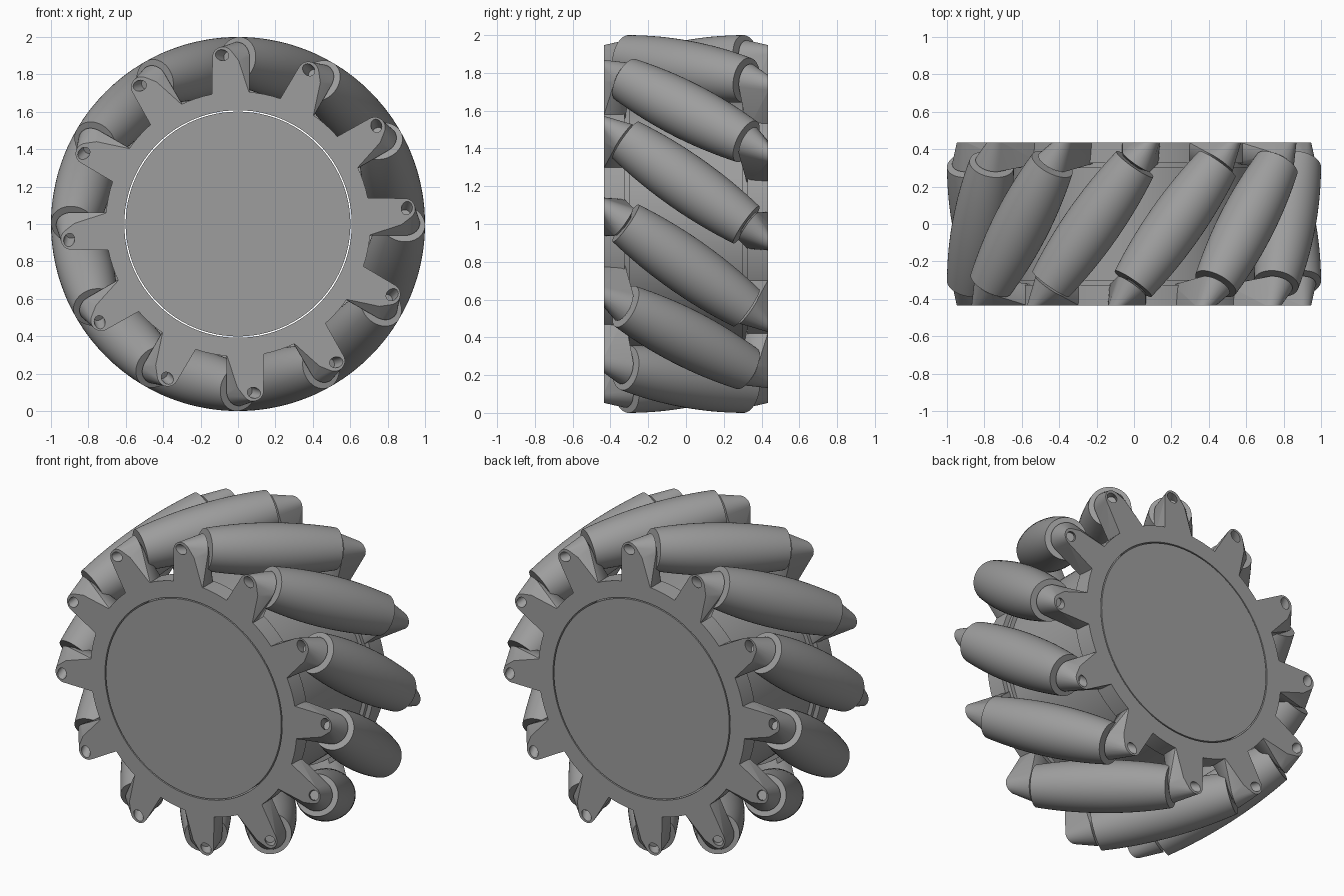
import bpy, bmesh
from math import sin, cos, tan, pi, radians, sqrt
from mathutils import Matrix, Vector

if "Cube" in bpy.data.objects:
    bpy.data.objects.remove(bpy.data.objects["Cube"])

N = 12                    # rollers
G = radians(36)           # roller tilt
D = 0.85                  # roller axis distance from wheel axis
W = 0.435                 # half width
TILT = Matrix.Translation((0, 0, D)) @ Matrix.Rotation(-G, 4, 'Z')
FLIP = Matrix.Rotation(pi, 4, 'Z')

dark = bpy.data.materials.new("dark_grey")
dark.diffuse_color = (0.34, 0.34, 0.34, 1)
dark.use_nodes = True
dark.node_tree.nodes["Principled BSDF"].inputs["Base Color"].default_value = dark.diffuse_color


def finish(bm, name, mat=None):
    if mat:
        bm.transform(mat)
    bmesh.ops.recalc_face_normals(bm, faces=bm.faces)
    me = bpy.data.meshes.new(name)
    bm.to_mesh(me)
    bm.free()
    me.materials.append(dark)
    return me


def lathe(name, profile, mat=None, segs=48, closed=False):
    """Revolve (radius, y) points around the y axis."""
    bm = bmesh.new()
    rings = []
    for r, y in profile:
        if r == 0:
            rings.append([bm.verts.new((0, y, 0))] * segs)
        else:
            rings.append([bm.verts.new((r * sin(2 * pi * i / segs), y, r * cos(2 * pi * i / segs)))
                          for i in range(segs)])
    pairs = list(zip(rings, rings[1:])) + ([(rings[-1], rings[0])] if closed else [])
    for a, b in pairs:
        for i in range(segs):
            j = (i + 1) % segs
            bm.faces.new(list(dict.fromkeys((a[i], a[j], b[j], b[i]))))
    return finish(bm, name, mat)


def place(name, me, angle=0.0):
    ob = bpy.data.objects.new(name, me)
    bpy.context.collection.objects.link(ob)
    ob.location = (0, 0, 1)
    ob.rotation_euler = (0, angle, 0)
    return ob


def smooth(me, deg=30):
    me.shade_smooth()
    me.set_sharp_from_angle(angle=radians(deg))


# hub: solid core and stepped outer drum separated by a thin gap
core = lathe("core", [(0, -W), (0.601, -W), (0.601, W), (0, W)], segs=96)
half = [(0.608, W), (0.708, W), (0.708, 0.325), (0.68, 0.325), (0.68, 0.30), (0.655, 0.30)]
drum = lathe("drum", half + [(r, -y) for r, y in reversed(half)], segs=96, closed=True)
for n, me in (("hub_core", core), ("hub_drum", drum)):
    smooth(me)
    place(n, me)

# roller: barrel whose outline follows the unit wheel circle
barrel = []
STEPS = 16
for k in range(STEPS + 1):
    th = 0.255 * (2 * k / STEPS - 1)
    y = D * tan(th) / tan(G)
    s = sin(th) * sin(G) + y * cos(G)
    barrel.append((sqrt((cos(th) - D) ** 2 + (sin(th) * cos(G) - y * sin(G)) ** 2), s))
L = barrel[-1][1]
cap = [(0, -L + 0.02), (0.05, -L + 0.02), (0.05, -L)]
roller = lathe("roller", cap + barrel + [(r, -y) for r, y in reversed(cap)], TILT)
axle = lathe("axle", [(0, -0.48), (0.028, -0.48), (0.028, 0.48), (0, 0.48)], TILT, 24)
smooth(roller)
smooth(axle)

# support arm: hull of the hub root, the front tip outline and the tilted boss disc
bm = bmesh.new()


def polar(r, deg, y):
    a = radians(deg)
    return Vector((-r * sin(a), y, r * cos(a)))


pts = [polar(0.66, a, y) for a in (9.5, 26.5) for y in (-W, -0.325)]
pts += [polar(0.70, a, -W) for a in (10, 26.5)] + [polar(0.875, 14.8, -W)]
tip = polar(0.895, 20.2, -W)
for i in range(40):
    a = 2 * pi * i / 40
    pts.append(tip + Vector((cos(a), 0, sin(a))) * 0.056)
    pts.append(TILT @ Vector((0.09 * cos(a), -L - 0.015, 0.09 * sin(a))))
for p in pts:
    bm.verts.new(p)
bmesh.ops.convex_hull(bm, input=bm.verts)
bmesh.ops.delete(bm, geom=[v for v in bm.verts if not v.link_faces], context='VERTS')
bmesh.ops.dissolve_limit(bm, angle_limit=0.01, verts=bm.verts, edges=bm.edges)
arm_ob = place("arm_blank", finish(bm, "arm_blank"))

# axle hole drilled through the arm
cutter = place("hole_cutter", lathe("hole_cutter",
               [(0, -0.7), (0.029, -0.7), (0.029, -0.3), (0, -0.3)], TILT, 24))
mod = arm_ob.modifiers.new("hole", 'BOOLEAN')
mod.operation = 'DIFFERENCE'
mod.solver = 'EXACT'
mod.object = cutter
bpy.context.view_layer.update()
arm = bpy.data.meshes.new_from_object(arm_ob.evaluated_get(bpy.context.evaluated_depsgraph_get()))
bpy.data.objects.remove(arm_ob)
bpy.data.objects.remove(cutter)
smooth(arm, 25)
arm_back = arm.copy()
arm_back.transform(FLIP)

# repeat around the wheel
for k in range(N):
    a = radians(15) + 2 * pi * k / N
    place(f"roller_{k + 1}", roller, a)
    place(f"axle_{k + 1}", axle, a)
    place(f"front_arm_{k + 1}", arm, a)
    place(f"back_arm_{k + 1}", arm_back, a)
